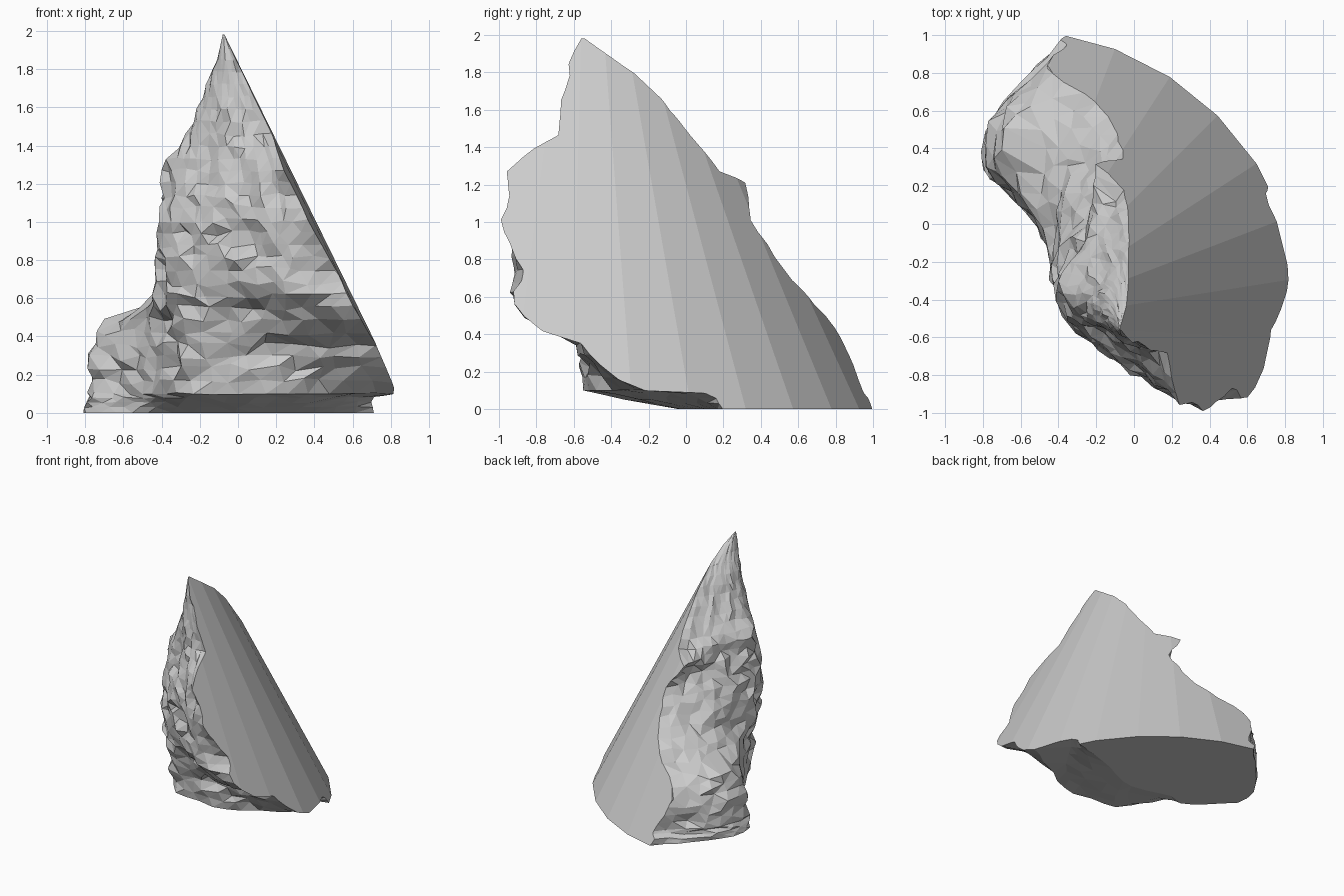
import bpy, bmesh, math, random
from mathutils import Vector, noise

if "Cube" in bpy.data.objects:
    bpy.data.objects.remove(bpy.data.objects["Cube"])

random.seed(4)
CX, CY, R, SLOPE = -0.66, -0.53, 1.56, 0.49   # the whole cone the shard broke from

# Where the break meets the cone: z, y of front edge, y of back edge
EDGES = [(0, .2, 1), (.05, .18, .98), (.08, .12, .96), (.1, -.22, .95), (.2, -.43, .91), (.36, -.57, .84),
         (.45, -.84, .79), (.6, -.93, .65), (.7, -.86, .56), (.85, -.93, .46), (1.0, -1, .35),
         (1.12, -.95, .34), (1.22, -.97, .33), (1.27, -.96, .18), (1.38, -.85, .09), (1.46, -.69, .03),
         (1.66, -.66, -.14), (1.8, -.62, -.28), (1.86, -.63, -.37), (1.98, -.56, -.54)]

# Rough break cross-sections: z, then x,y pairs from front to back
BREAK = [(0, .35, .08, -.01, -.05, -.32, .04, -.5, 0, -.82, .3, -.79, .52),
         (.1, .4, -.45, .1, -.55, -.25, -.48, -.55, .05, -.8, .3, -.78, .52),
         (.38, .32, -.61, .1, -.6, -.27, -.52, -.5, .02, -.75, .3, -.71, .55),
         (.48, .4, -.82, .1, -.68, -.28, -.54, -.5, 0, -.72, .32, -.68, .57),
         (.55, .35, -.88, .1, -.69, -.3, -.54, -.46, -.2, -.5, .28, -.48, .53),
         (.65, .28, -.94, 0, -.78, -.33, -.54, -.44, -.3, -.41, .05, -.37, .36),
         (1.07, .2, -.92, -.1, -.71, -.35, -.5, -.43, -.32, -.33, -.1, -.19, .13),
         (1.26, .13, -.83, -.08, -.63, -.29, -.5, -.4, -.34, -.32, -.17, -.2, .03),
         (1.5, .08, -.66, -.06, -.62, -.18, -.52, -.25, -.4, -.23, -.29, -.12, -.13),
         (1.85, -.03, -.6, -.07, -.59, -.1, -.56, -.11, -.5, -.1, -.44, -.08, -.4),
         (1.98, -.07, -.56, -.075, -.56, -.08, -.55, -.08, -.55, -.08, -.54, -.075, -.54)]


def sample(table, z):
    for a, b in zip(table, table[1:]):
        if z <= b[0]:
            t = (z - a[0]) / (b[0] - a[0])
            return [p + (q - p) * t for p, q in zip(a, b)][1:]
    return list(table[-1][1:])


def resample(pts, n):
    lens = [(b - a).length for a, b in zip(pts, pts[1:])]
    total, out = sum(lens), []
    for i in range(n):
        d, k = total * i / (n - 1), 0
        while k < len(lens) - 1 and d > lens[k]:
            d -= lens[k]
            k += 1
        out.append(pts[k].lerp(pts[k + 1], min(1, d / max(lens[k], 1e-6))))
    return out


def flatten(a):
    # the cone is a little flatter on its front side
    return a * 0.6 if a < 0 else a


COUNT = 24


def section(z):
    zc = max(z, 0)
    r = R - SLOPE * zc
    angles = [math.asin(max(-1, min(1, (y - CY) / r))) for y in sample(EDGES, zc)]
    on = lambda a, k: Vector((CX + math.cos(flatten(a)) * r * k, CY + math.sin(a) * r * k, z))
    row = sample(BREAK, zc)
    inner = [Vector((row[i], row[i + 1], z)) for i in range(0, 12, 2)]
    pts = resample([on(angles[0], 1)] + inner + [on(angles[1], 1)], COUNT)
    # lumps and chips on the break, fading towards the tip and the base
    amp = min(1, (1.98 - zc) * 1.1, 0.35 + zc * 4)
    for i, p in enumerate(pts):
        fade = amp * (0.5 if i in (0, COUNT - 1) else 1)
        lump = noise.noise_vector(p * 5.5) * 0.045
        chip = Vector([random.uniform(-1, 1) for _ in range(3)]) * 0.023
        off = (lump + chip) * fade
        off.z *= 0.0 if z < 0.01 else 0.3 if z < 0.12 else 0.6
        p += off
    # overshoot past the cone, trimmed later
    a0, a1 = angles
    return pts + [on(a1 + (a0 - a1) * k / 6, 1.4) for k in range(7)]


# Broken stone volume, lofted from the cross-sections
levels = [-0.05, 0, .03, .055, .08, .1] + [.1 + 1.88 * i / 29 for i in range(1, 30)]
bm = bmesh.new()
rings = [[bm.verts.new(p) for p in section(z)] for z in levels]
for low, base in zip(rings[0], rings[1]):
    low.co.xy = base.co.xy
n = len(rings[0])
for lo, hi in zip(rings, rings[1:]):
    for i in range(n):
        bm.faces.new((lo[i], lo[(i + 1) % n], hi[(i + 1) % n], hi[i]))
bm.faces.new(rings[0][::-1])
bm.faces.new(rings[-1])
bmesh.ops.triangulate(bm, faces=bm.faces[:])
bmesh.ops.recalc_face_normals(bm, faces=bm.faces[:])
mesh = bpy.data.meshes.new("break_volume")
bm.to_mesh(mesh)
bm.free()
cutter = bpy.data.objects.new("break_volume", mesh)
bpy.context.collection.objects.link(cutter)
cutter.hide_render = True

# Thirty-sided cone that gives the smooth outer face and flat base
depth = R / SLOPE
bpy.ops.mesh.primitive_cone_add(vertices=30, radius1=R, radius2=0, depth=depth,
                                location=(CX, CY, depth / 2), rotation=(0, 0, math.radians(3)))
shard = bpy.context.object
shard.name = "cone_shard"
bpy.ops.object.transform_apply(location=True, rotation=True, scale=True)
for v in shard.data.vertices:
    a = math.atan2(v.co.y - CY, v.co.x - CX)
    if v.co.z < 0.01 and -1.5 < a < 0:
        v.co.x = CX + R * math.cos(flatten(a))
mod = shard.modifiers.new("keep_shard", 'BOOLEAN')
mod.operation = 'INTERSECT'
mod.solver = 'EXACT'
mod.use_self = True
mod.object = cutter
bpy.ops.object.modifier_apply(modifier=mod.name)
bpy.data.objects.remove(cutter)
